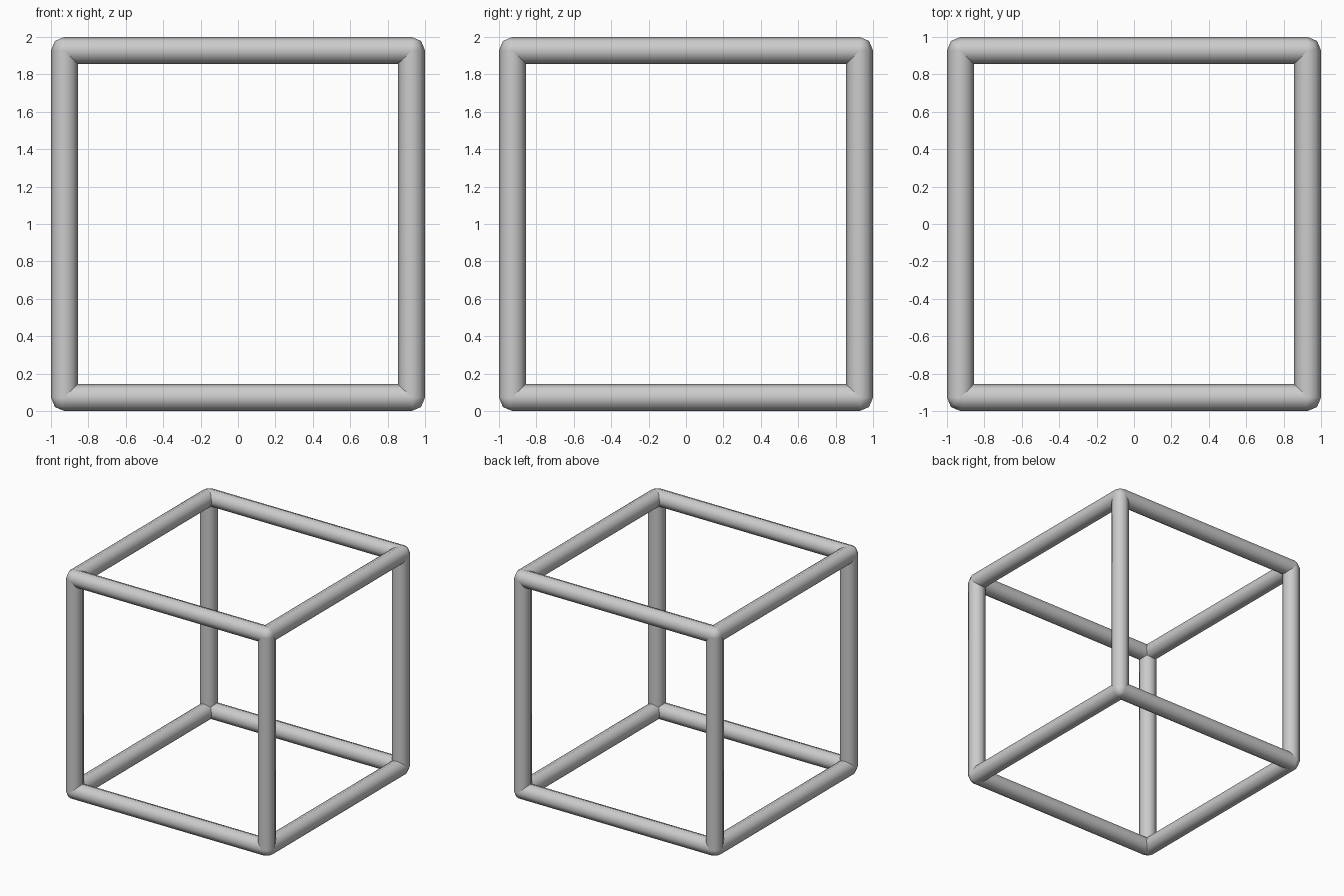
import bpy
from mathutils import Vector
from itertools import product

if "Cube" in bpy.data.objects:
    bpy.data.objects.remove(bpy.data.objects["Cube"])

R = 0.0725          # bar radius
H = 1 - R           # bar centre line offset
CENTRE = Vector((0, 0, 1))


def smooth(obj, name):
    obj.name = name
    for p in obj.data.polygons:
        p.use_smooth = True


def bar(name, a, b):
    d = b - a
    bpy.ops.mesh.primitive_cylinder_add(
        vertices=8, radius=R, depth=d.length, end_fill_type='NOTHING',
        location=(a + b) / 2, rotation=d.to_track_quat('Z', 'Y').to_euler())
    smooth(bpy.context.object, name)


# Twelve round bars along the cube edges
for axis, label in enumerate(("cross_bar", "side_bar", "post")):
    for s, t in product((-H, H), repeat=2):
        ends = []
        for e in (-H, H):
            p = [s, t]
            p.insert(axis, e)
            ends.append(CENTRE + Vector(p))
        bar(label, *ends)

# Eight low-poly ball joints at the corners
for c in product((-H, H), repeat=3):
    bpy.ops.mesh.primitive_uv_sphere_add(
        segments=8, ring_count=4, radius=R, location=CENTRE + Vector(c))
    smooth(bpy.context.object, "corner_joint")
